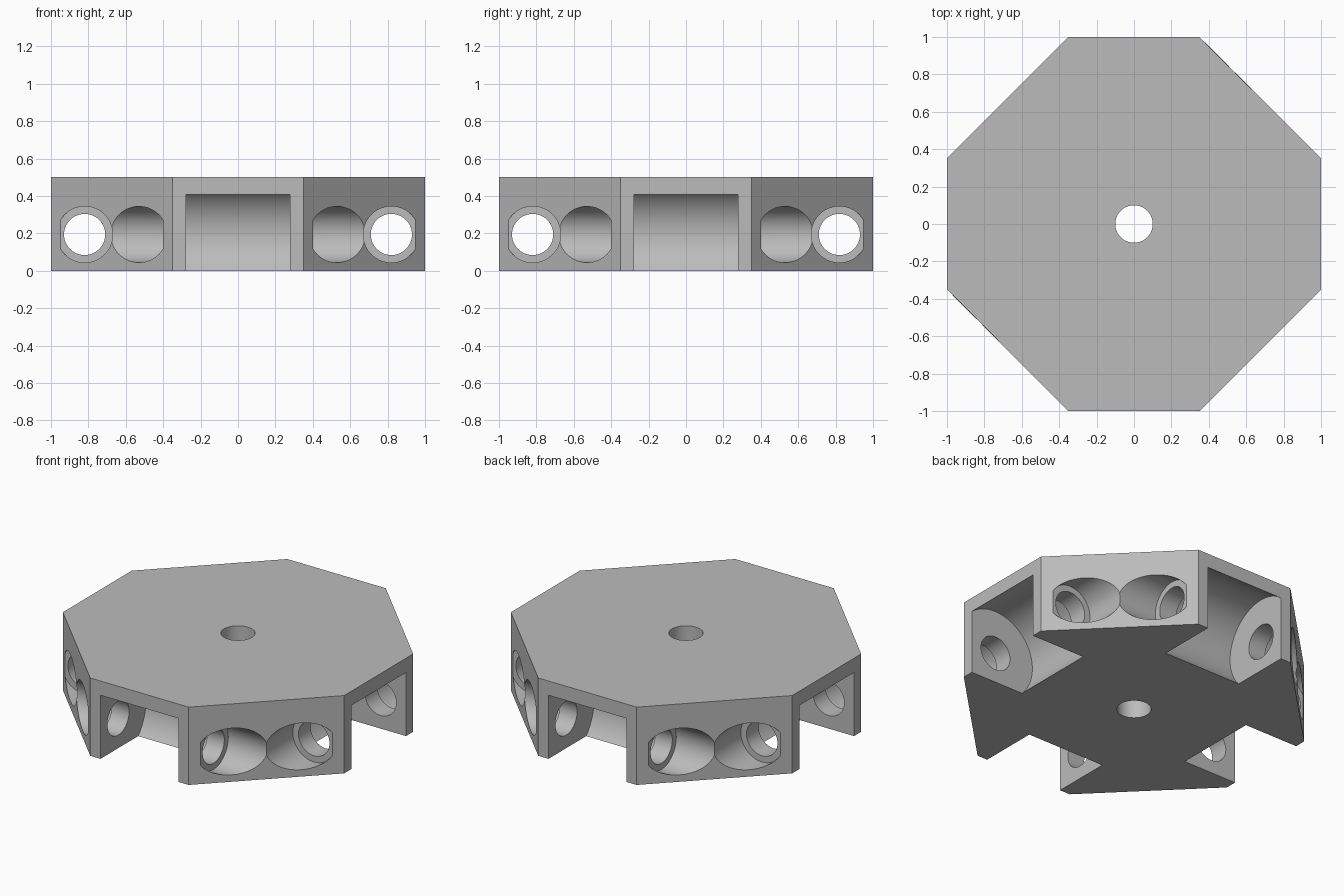
import bpy, math
from mathutils import Matrix, Vector

cube = bpy.data.objects.get("Cube")
if cube:
    bpy.data.objects.remove(cube, do_unlink=True)

HEIGHT, AXLE_Z, AXLE_R = 0.5, 0.194, 0.82   # axle height and distance from the centre
SLOT_HALF, WALL_END = 0.277, 0.40

grey = bpy.data.materials.new("plain_grey")
grey.use_nodes = True
grey.diffuse_color = (0.5, 0.5, 0.5, 1)
grey.node_tree.nodes["Principled BSDF"].inputs["Base Color"].default_value = grey.diffuse_color

# Octagonal chassis block
s, w = 0.35, 1.0
outline = [(s, -w), (w, -s), (w, s), (s, w), (-s, w), (-w, s), (-w, -s), (-s, -w)]
n = len(outline)
verts = [(x, y, z) for z in (0, HEIGHT) for x, y in outline]
faces = [list(range(n))[::-1], list(range(n, 2 * n))]
faces += [[i, (i + 1) % n, n + (i + 1) % n, n + i] for i in range(n)]
mesh = bpy.data.meshes.new("chassis_block")
mesh.from_pydata(verts, [], faces)
mesh.materials.append(grey)
body = bpy.data.objects.new("chassis_block", mesh)
bpy.context.collection.objects.link(body)

cutters = []


def cut(name, start, end, radius, turn=0, sides=96):
    """Subtract a cylinder running from start to end, turned about the z axis."""
    a, b = Vector(start), Vector(end)
    bpy.ops.mesh.primitive_cylinder_add(vertices=sides, radius=radius, depth=(b - a).length)
    tool = bpy.context.object
    tool.name = name
    tool.hide_render = True
    aim = Matrix.Translation((a + b) / 2) @ (b - a).to_track_quat('Z', 'Y').to_matrix().to_4x4()
    tool.matrix_world = Matrix.Rotation(turn, 4, 'Z') @ aim
    mod = body.modifiers.new(name, 'BOOLEAN')
    mod.operation, mod.solver, mod.object = 'DIFFERENCE', 'EXACT', tool
    cutters.append(tool)


# One wheel station on each straight side
for k in range(4):
    turn = k * math.pi / 2

    def at(x):
        return (x, -AXLE_R, AXLE_Z)

    cut("wheel_well", at(-SLOT_HALF), at(SLOT_HALF), 0.28, turn, 128)
    cut("axle_bore", at(-0.45), at(0.45), 0.11, turn)
    for side in (-1, 1):
        cut("bearing_recess", at(side * WALL_END), at(side * 1.2), 0.15, turn)

# Hole through the middle
cut("centre_hole", (0, 0, -0.1), (0, 0, HEIGHT + 0.1), 0.1)

# Bake the cuts and remove the cutters
graph = bpy.context.evaluated_depsgraph_get()
result = bpy.data.meshes.new_from_object(body.evaluated_get(graph))
body.modifiers.clear()
body.data = result
result.materials.clear()
result.materials.append(grey)
for poly in result.polygons:
    poly.material_index = 0
for tool in cutters:
    bpy.data.objects.remove(tool, do_unlink=True)

bpy.ops.object.select_all(action='DESELECT')
body.select_set(True)
bpy.context.view_layer.objects.active = body
bpy.ops.object.shade_smooth_by_angle(angle=math.radians(25))
